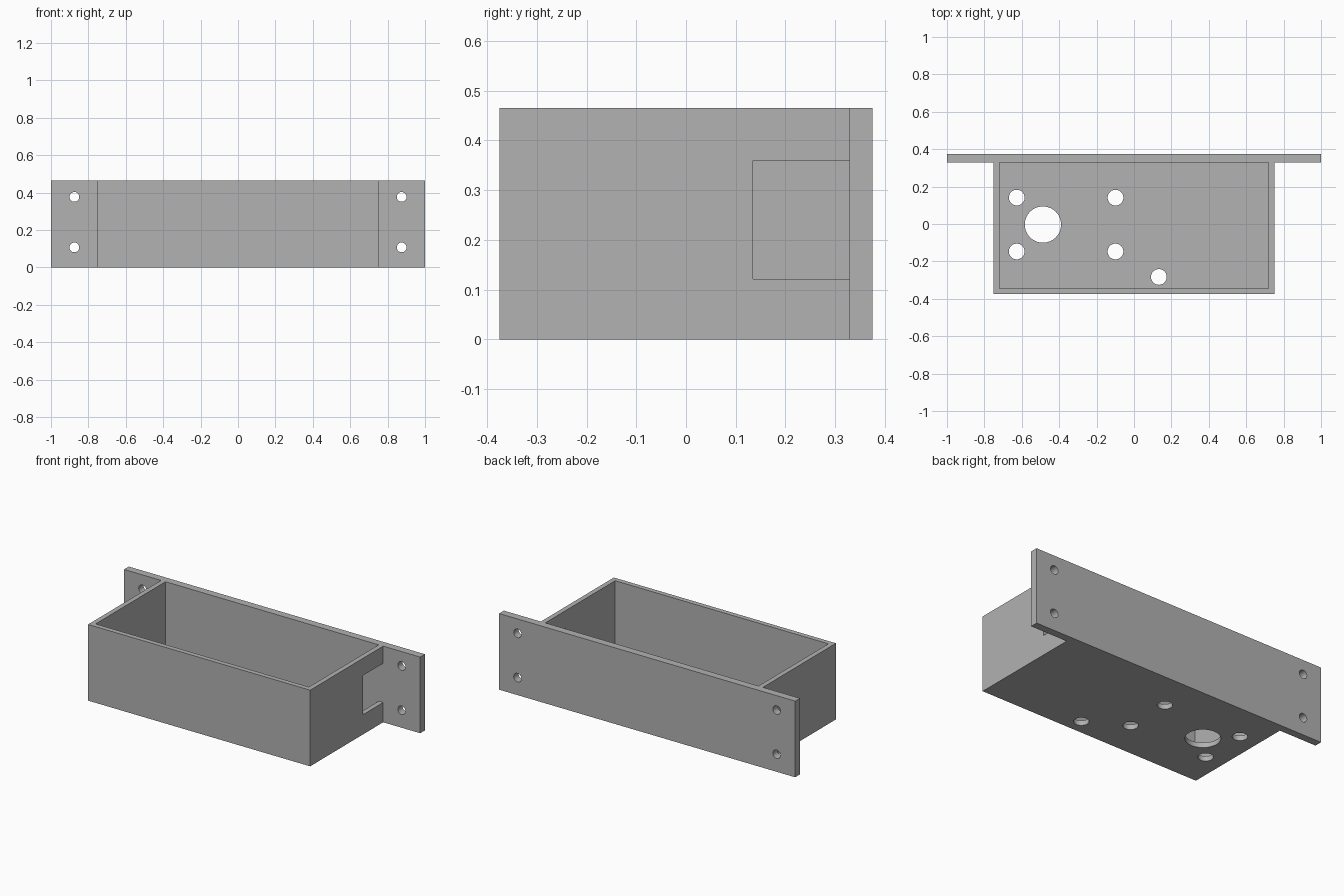
import bpy
import bmesh

cube = bpy.data.objects.get("Cube")
if cube:
    bpy.data.objects.remove(cube, do_unlink=True)

grey = bpy.data.materials.new("plain grey")
grey.use_nodes = True
colour = (0.445, 0.445, 0.445, 1)
grey.diffuse_color = colour
grey.node_tree.nodes["Principled BSDF"].inputs["Base Color"].default_value = colour

HEIGHT = 0.465
BACK, PLATE_FRONT, FRONT = 0.375, 0.329, -0.375
HALF_BOX, WALL = 0.75, 0.03


def prism(name, outline, z0, z1):
    """Extrude a plan outline from z0 up to z1."""
    bm = bmesh.new()
    face = bm.faces.new([bm.verts.new((x, y, z0)) for x, y in outline])
    grown = bmesh.ops.extrude_face_region(bm, geom=[face])["geom"]
    verts = [v for v in grown if isinstance(v, bmesh.types.BMVert)]
    bmesh.ops.translate(bm, verts=verts, vec=(0, 0, z1 - z0))
    bmesh.ops.recalc_face_normals(bm, faces=bm.faces)
    mesh = bpy.data.meshes.new(name)
    bm.to_mesh(mesh)
    bm.free()
    mesh.materials.append(grey)
    obj = bpy.data.objects.new(name, mesh)
    bpy.context.collection.objects.link(obj)
    return obj


def block(name, x0, x1, y0, y1, z0, z1):
    return prism(name, [(x0, y0), (x1, y0), (x1, y1), (x0, y1)], z0, z1)


def drill(name, radius, location, rotation=(0, 0, 0)):
    bpy.ops.mesh.primitive_cylinder_add(vertices=48, radius=radius, depth=0.2,
                                        location=location, rotation=rotation)
    obj = bpy.context.object
    obj.name = name
    obj.data.materials.append(grey)
    return obj


# Solid box with the wide mounting plate along its back
half = [(HALF_BOX, FRONT), (HALF_BOX, PLATE_FRONT), (1, PLATE_FRONT), (1, BACK)]
body = prism("enclosure_with_mounting_plate",
             half + [(-x, y) for x, y in reversed(half)], 0, HEIGHT)

# Open cavity and the cable notch through the left wall
inner = HALF_BOX - WALL
cutters = [
    block("cavity_cutter", -inner, inner, FRONT + WALL, PLATE_FRONT, WALL, 0.6),
    block("notch_cutter", 0.68, 0.8, 0.135, PLATE_FRONT, 0.121, 0.36),
]

# Floor holes
cutters.append(drill("large_floor_hole", 0.097, (-0.487, -0.003, 0)))
small_holes = [(x, y) for x in (-0.627, -0.099) for y in (0.141, -0.147)]
for x, y in small_holes + [(0.133, -0.283)]:
    cutters.append(drill("small_floor_hole", 0.042, (x, y, 0)))

# Screw holes in the plate ears
for x in (-0.875, 0.875):
    for z in (0.107, 0.377):
        cutters.append(drill("screw_hole", 0.026, (x, 0.35, z), (1.570796, 0, 0)))

for cutter in cutters:
    cutter.hide_render = True
    cut = body.modifiers.new(cutter.name, "BOOLEAN")
    cut.operation = "DIFFERENCE"
    cut.solver = "EXACT"
    cut.object = cutter

# Bake the cuts, then drop the cutters
bpy.ops.object.select_all(action="DESELECT")
body.select_set(True)
bpy.context.view_layer.objects.active = body
for name in [m.name for m in body.modifiers]:
    bpy.ops.object.modifier_apply(modifier=name)
for cutter in cutters:
    bpy.data.objects.remove(cutter, do_unlink=True)
bpy.ops.object.shade_smooth_by_angle(angle=0.5)
